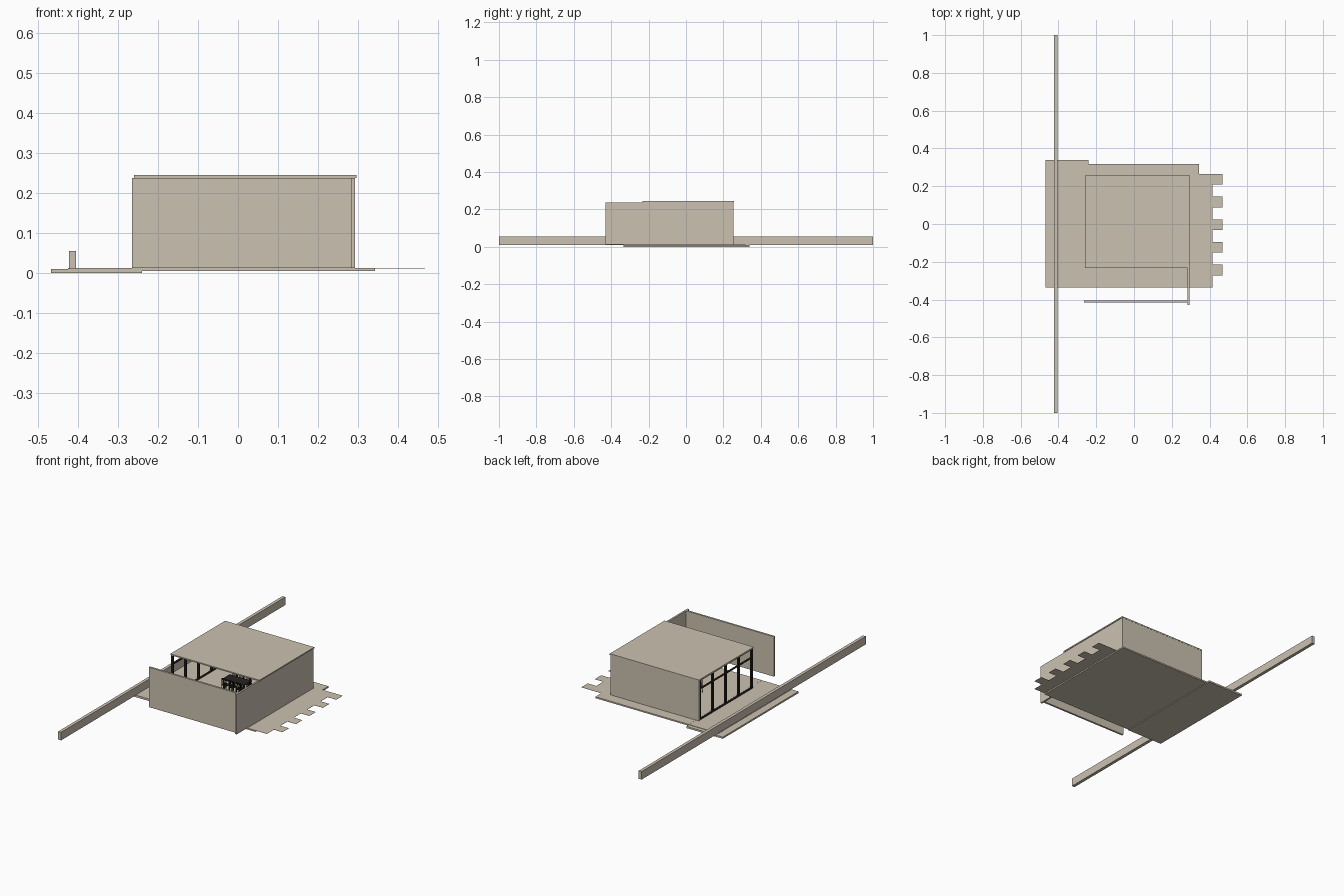
import bpy
import bmesh

cube = bpy.data.objects.get("Cube")
if cube:
    bpy.data.objects.remove(cube, do_unlink=True)


def material(name, rgb):
    mat = bpy.data.materials.new(name)
    mat.use_nodes = True
    mat.diffuse_color = (*rgb, 1)
    mat.node_tree.nodes["Principled BSDF"].inputs["Base Color"].default_value = (*rgb, 1)
    return mat


stone = material("warm_stone", (0.6, 0.535, 0.44))
dark = material("dark_metal", (0.02, 0.017, 0.014))


def finish(name, bm, mat):
    bmesh.ops.recalc_face_normals(bm, faces=bm.faces)
    mesh = bpy.data.meshes.new(name)
    bm.to_mesh(mesh)
    bm.free()
    mesh.materials.append(mat)
    obj = bpy.data.objects.new(name, mesh)
    bpy.context.collection.objects.link(obj)


def add_box(bm, x, y, z):
    """Box from (min, max) ranges on each axis."""
    verts = bmesh.ops.create_cube(bm, size=1)["verts"]
    for v in verts:
        for i, (lo, hi) in enumerate((x, y, z)):
            v.co[i] = lo if v.co[i] < 0 else hi


def boxes(name, mat, *parts):
    bm = bmesh.new()
    for part in parts:
        add_box(bm, *part)
    finish(name, bm, mat)


FLOOR, EAVE = 0.012, 0.237

# Ground slabs
boxes("terrace_slab", stone, ((-0.468, -0.24), (-0.335, 0.34), (0, 0.0095)))
boxes("terrace_step", stone, ((-0.425, -0.24), (-0.335, 0.318), (0.0095, 0.0115)))
boxes("floor_slab", stone, ((-0.24, 0.343), (-0.335, 0.318), (0.004, 0.0115)))

# Thin paving with a toothed outer edge
outline = [(-0.24, -0.335), (0.415, -0.335)]
for i in range(5):
    low = -0.272 + 0.12 * i
    outline += [(0.415, low), (0.468, low), (0.468, low + 0.057), (0.415, low + 0.057)]
outline[-1] = (0.343, outline[-1][1])
outline += [(0.343, 0.318), (-0.24, 0.318)]
bm = bmesh.new()
face = bm.faces.new([bm.verts.new((x, y, 0.0112)) for x, y in outline])
top = bmesh.ops.extrude_face_region(bm, geom=[face])["geom"]
bmesh.ops.translate(bm, vec=(0, 0, 0.0008),
                    verts=[g for g in top if isinstance(g, bmesh.types.BMVert)])
finish("paving", bm, stone)

# Walls and roof
boxes("front_wall", stone, ((-0.265, 0.283), (-0.416, -0.405), (FLOOR, EAVE)))
boxes("left_wall", stone, ((0.283, 0.293), (-0.43, 0.255), (FLOOR, EAVE)))
boxes("back_wall", stone, ((-0.26, 0.283), (0.245, 0.255), (FLOOR, EAVE)))
boxes("roof", stone, ((-0.26, 0.297), (-0.233, 0.256), (EAVE, 0.244)))

# Long low boundary wall
boxes("boundary_wall", stone, ((-0.423, -0.405), (-1, 1), (0.0095, 0.055)))

# Open window frame along the right side
frame_x = (-0.257, -0.247)
posts = [(frame_x, (y - 0.005, y + 0.005), (FLOOR, EAVE))
         for y in (-0.224 + 0.116 * i for i in range(5))]
rails = [(frame_x, (-0.228, 0.244), (z, z + 0.005)) for z in (FLOOR, 0.183, 0.232)]
boxes("window_frame", dark, *posts, *rails)

# Dining table
TX, TY = -0.015, 0.01
legs = [((TX + sx * 0.062 - 0.003, TX + sx * 0.062 + 0.003),
         (TY + sy * 0.028 - 0.003, TY + sy * 0.028 + 0.003), (FLOOR, 0.066))
        for sx in (-1, 1) for sy in (-1, 1)]
boxes("table", dark, ((TX - 0.068, TX + 0.068), (TY - 0.035, TY + 0.035), (0.066, 0.07)), *legs)


# Chairs on both long sides of the table, with upright slats in the backs
def chair(name, cx, cy, side):
    def span(a, b):
        return tuple(sorted((cy + side * a, cy + side * b)))
    parts = [((cx - 0.016, cx + 0.016), span(-0.016, 0.016), (0.044, 0.047)),
             ((cx - 0.016, cx + 0.016), span(0.013, 0.016), (0.08, 0.084))]
    for sx in (-1, 1):
        x = (cx + sx * 0.0145 - 0.0015, cx + sx * 0.0145 + 0.0015)
        parts.append((x, span(-0.016, -0.013), (FLOOR, 0.044)))
        parts.append((x, span(0.013, 0.016), (FLOOR, 0.08)))
    for offset in (-0.007, 0, 0.007):
        x = (cx + offset - 0.0015, cx + offset + 0.0015)
        parts.append((x, span(0.0135, 0.0155), (0.047, 0.08)))
    boxes(name, dark, *parts)


for side, label in ((-1, "front"), (1, "back")):
    for i in range(3):
        chair(f"{label}_chair_{i + 1}", TX + (i - 1) * 0.044, TY + side * 0.036, side)

# Low cabinet near the back wall
boxes("cabinet", dark, ((-0.235, -0.15), (0.205, 0.24), (FLOOR, 0.06)))
